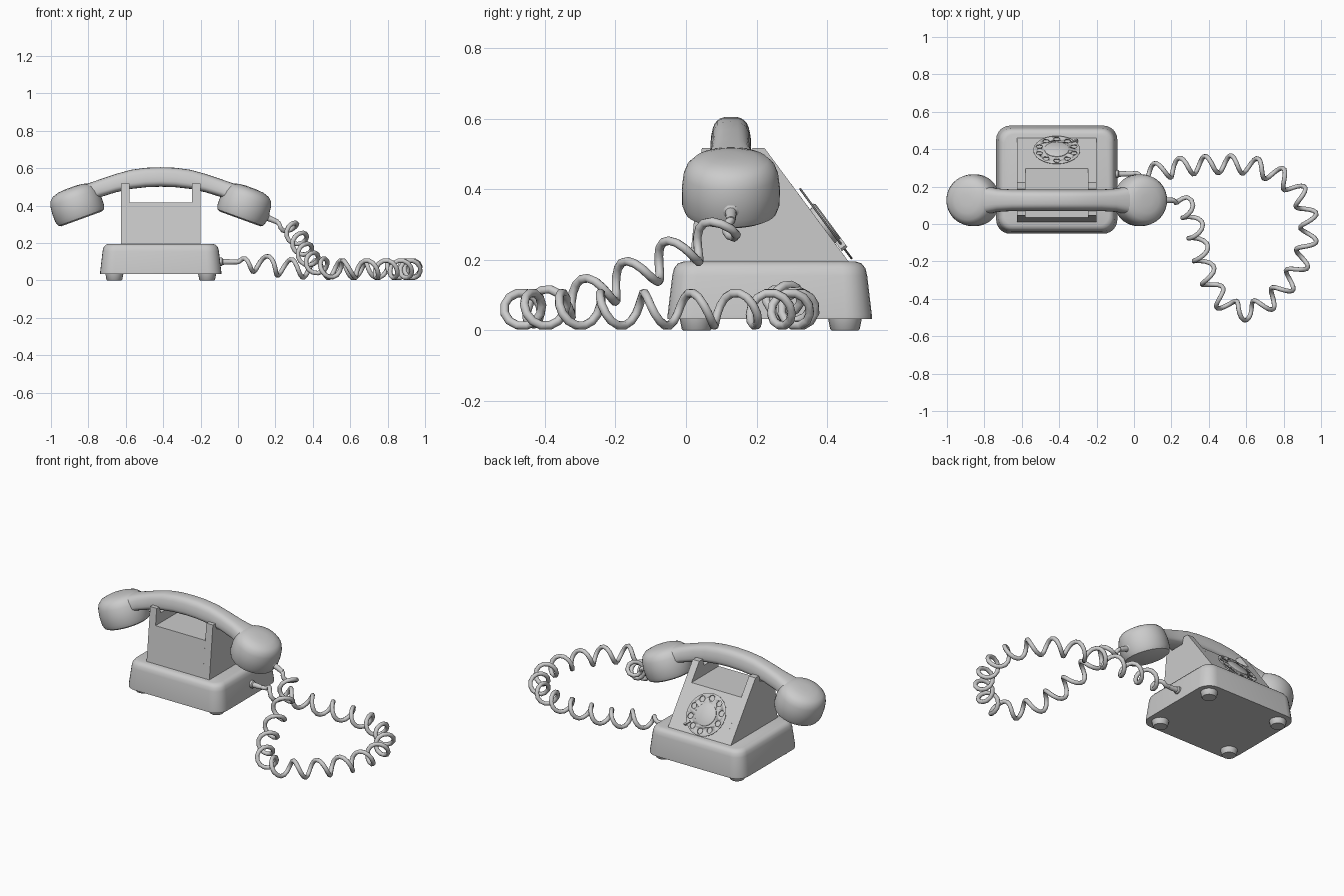
import bpy, bmesh, math
from math import sin, cos, pi, radians
from mathutils import Vector, Matrix

if "Cube" in bpy.data.objects:
    bpy.data.objects.remove(bpy.data.objects["Cube"])

CX = -0.413      # middle of the telephone in x
HY = 0.127       # middle of the handset in y


def finish(name, bm, matrix=None, angle=35):
    bmesh.ops.recalc_face_normals(bm, faces=bm.faces)
    me = bpy.data.meshes.new(name)
    bm.to_mesh(me)
    bm.free()
    if matrix:
        me.transform(matrix)
    ob = bpy.data.objects.new(name, me)
    bpy.context.collection.objects.link(ob)
    bpy.ops.object.select_all(action='DESELECT')
    ob.select_set(True)
    bpy.context.view_layer.objects.active = ob
    if angle:
        bpy.ops.object.shade_smooth_by_angle(angle=radians(angle))
    return ob


def loft(name, rings, matrix=None, angle=35):
    bm = bmesh.new()
    loops = [[bm.verts.new(p) for p in ring] for ring in rings]
    n = len(loops[0])
    for a, b in zip(loops, loops[1:]):
        for i in range(n):
            j = (i + 1) % n
            bm.faces.new((a[i], a[j], b[j], b[i]))
    bm.faces.new(loops[0])
    bm.faces.new(loops[-1])
    return finish(name, bm, matrix, angle)


def circle(r, z, n=32):
    return [(r * cos(2 * pi * i / n), r * sin(2 * pi * i / n), z) for i in range(n)]


def turned(name, profile, matrix, n=32):
    return loft(name, [circle(r, z, n) for r, z in profile], matrix)


def along(p, q):
    d = Vector(q) - Vector(p)
    return Matrix.Translation(p) @ d.to_track_quat('Z', 'Y').to_matrix().to_4x4()


def rounded_rect(hx, hy, r, z, seg=6):
    pts = []
    for k, (sx, sy) in enumerate(((1, 1), (-1, 1), (-1, -1), (1, -1))):
        for i in range(seg + 1):
            a = pi / 2 * (k + i / seg)
            pts.append((CX + sx * (hx - r) + r * cos(a), 0.237 + sy * (hy - r) + r * sin(a), z))
    return pts


# Base: tapered rounded box
levels = ((0.033, 0), (0.045, 0), (0.155, 0.013), (0.176, 0.018), (0.19, 0.029), (0.195, 0.045))
loft("base", [rounded_rect(0.324 - d, 0.289 - d, 0.075 - d / 2, z) for z, d in levels])

# Feet
for sx in (-1, 1):
    for y in (0.03, 0.45):
        turned("foot", ((0.038, 0), (0.042, 0.004), (0.049, 0.04)),
               Matrix.Translation((CX + sx * 0.248, y, 0)), 20)

# Body: central block and two cradle cheeks, all extruded side profiles
block = ((0.01, 0.19), (0.034, 0.416), (0.297, 0.416), (0.464, 0.19))
cheek = ((0.01, 0.19), (0.045, 0.517), (0.072, 0.517), (0.085, 0.475), (0.175, 0.475),
         (0.188, 0.517), (0.222, 0.517), (0.464, 0.19))
for name, prof, x0, x1 in (("body_block", block, -0.168, 0.168),
                           ("cradle_cheek_left", cheek, -0.212, -0.168),
                           ("cradle_cheek_right", cheek, 0.168, 0.212)):
    loft(name, [[(CX + x, y, z) for y, z in prof] for x in (x0, x1)], angle=0)

# Dial: finger wheel with ten holes, hub, centre disc and stop on the sloping face
dial = Matrix.Translation((CX, 0.387, 0.296)) @ Matrix.Rotation(radians(-53.5), 4, 'X')
wheel = turned("finger_wheel", ((0.122, 0.008), (0.125, 0.010), (0.125, 0.012), (0.122, 0.014)), dial, 48)
bm = bmesh.new()
for i in range(10):
    a = 2 * pi * i / 10 + pi / 2
    bmesh.ops.create_cone(bm, cap_ends=True, segments=16, radius1=0.017, radius2=0.017, depth=0.05,
                          matrix=Matrix.Translation((0.097 * cos(a), 0.097 * sin(a), 0.01)))
cutter = finish("hole_cutter", bm, dial)
cutter.hide_render = True
mod = wheel.modifiers.new("holes", 'BOOLEAN')
mod.operation = 'DIFFERENCE'
mod.object = cutter
bpy.context.view_layer.objects.active = wheel
bpy.ops.object.modifier_apply(modifier="holes")
bpy.data.objects.remove(cutter)
turned("dial_hub", ((0.06, -0.005), (0.06, 0.009)), dial)
turned("dial_centre", ((0.066, 0.012), (0.066, 0.017), (0.06, 0.021)), dial)
bm = bmesh.new()
bmesh.ops.create_cube(bm, size=1, matrix=Matrix.Rotation(radians(38), 4, 'Z')
                      @ Matrix.Translation((0.12, 0, 0.011)) @ Matrix.Diagonal((0.04, 0.009, 0.02, 1)))
finish("finger_stop", bm, dial, 0)

# Handset handle: half stations (offset, centre z, half height, half width), mirrored
half = ((0, 0.553, 0.052, 0.057), (0.08, 0.550, 0.052, 0.057), (0.16, 0.540, 0.051, 0.057),
        (0.24, 0.520, 0.049, 0.057), (0.32, 0.494, 0.048, 0.062), (0.37, 0.475, 0.050, 0.074),
        (0.41, 0.458, 0.053, 0.088), (0.45, 0.440, 0.056, 0.095), (0.49, 0.425, 0.050, 0.085))
stations = [(-o, z, h, w) for o, z, h, w in half[:0:-1]] + list(half)


def handle_ring(o, z, h, w, n=24):
    pts = []
    for i in range(n):
        c, s = cos(2 * pi * i / n), sin(2 * pi * i / n)
        c, s = (math.copysign(abs(v) ** 0.65, v) for v in (c, s))
        pts.append((CX + o, HY + w * c * (0.9 - 0.14 * s) * 1.08, z + h * s))
    return pts


loft("handset_handle", [handle_ring(*s) for s in stations], angle=50)

# Earpiece and mouthpiece cups
cup = ((0.116, 0), (0.129, 0.007), (0.138, 0.03), (0.139, 0.08), (0.134, 0.12), (0.124, 0.145),
       (0.105, 0.163), (0.07, 0.174), (0.03, 0.178))
for name, side in (("earpiece", -1), ("mouthpiece", 1)):
    turned(name, cup, Matrix.Translation((CX + side * 0.423, HY, 0.329))
           @ Matrix.Rotation(side * radians(20), 4, 'Y'), 40)

# Cord sleeves
sleeve = ((0.022, 0), (0.022, 0.025), (0.016, 0.03), (0.013, 0.085))
turned("handset_cord_sleeve", sleeve, along((0.135, HY, 0.345), (0.215, HY, 0.31)), 16)
turned("base_cord_sleeve", sleeve, along((-0.11, 0.268, 0.1), (0, 0.268, 0.098)), 16)

# Coiled cord: helix wound round a smooth path from base to handset
path = [Vector(p) for p in (
    (-0.03, 0.268, 0.099), (0.06, 0.272, 0.095), (0.14, 0.283, 0.085), (0.24, 0.305, 0.07),
    (0.36, 0.315, 0.062), (0.5, 0.32, 0.06), (0.63, 0.31, 0.06), (0.76, 0.265, 0.06),
    (0.86, 0.19, 0.06), (0.92, 0.08, 0.06), (0.935, -0.04, 0.06), (0.905, -0.17, 0.06),
    (0.84, -0.29, 0.06), (0.74, -0.4, 0.06), (0.62, -0.465, 0.06), (0.52, -0.45, 0.062),
    (0.44, -0.37, 0.075), (0.385, -0.25, 0.112), (0.35, -0.13, 0.165), (0.325, -0.02, 0.22),
    (0.28, 0.09, 0.272), (0.2, 0.13, 0.316))]
fine = []
for i in range(len(path) - 1):
    p0, p1, p2 = path[max(i - 1, 0)], path[i], path[i + 1]
    p3 = path[min(i + 2, len(path) - 1)]
    for k in range(16):
        t = k / 16
        fine.append(0.5 * (2 * p1 + (p2 - p0) * t + (2 * p0 - 5 * p1 + 4 * p2 - p3) * t * t
                           + (3 * p1 - p0 - 3 * p2 + p3) * t ** 3))
fine.append(path[-1])
dist = [0]
for a, b in zip(fine, fine[1:]):
    dist.append(dist[-1] + (b - a).length)
total = dist[-1]
turns, count = 19.25, 231
coil, j = [], 0
for i in range(count + 1):
    s = total * i / count
    while j < len(fine) - 2 and dist[j + 1] < s:
        j += 1
    tangent = (fine[j + 1] - fine[j]).normalized()
    centre = fine[j] + tangent * (s - dist[j])
    side = Vector((0, 0, 1)).cross(tangent).normalized()
    up = tangent.cross(side)
    a = -2 * pi * (s - 0.05) / (total / turns)
    r = 0.047 * max(0, min(1, (s - 0.03) / 0.06, (total - s - 0.02) / 0.06))
    coil.append(centre + r * (cos(a) * up + sin(a) * side))
cu = bpy.data.curves.new("coiled_cord", 'CURVE')
cu.dimensions = '3D'
cu.bevel_depth = 0.0125
cu.bevel_resolution = 2
cu.use_fill_caps = True
sp = cu.splines.new('POLY')
sp.points.add(len(coil) - 1)
for pt, co in zip(sp.points, coil):
    pt.co = (*co, 1)
sp.use_smooth = True
bpy.context.collection.objects.link(bpy.data.objects.new("coiled_cord", cu))
